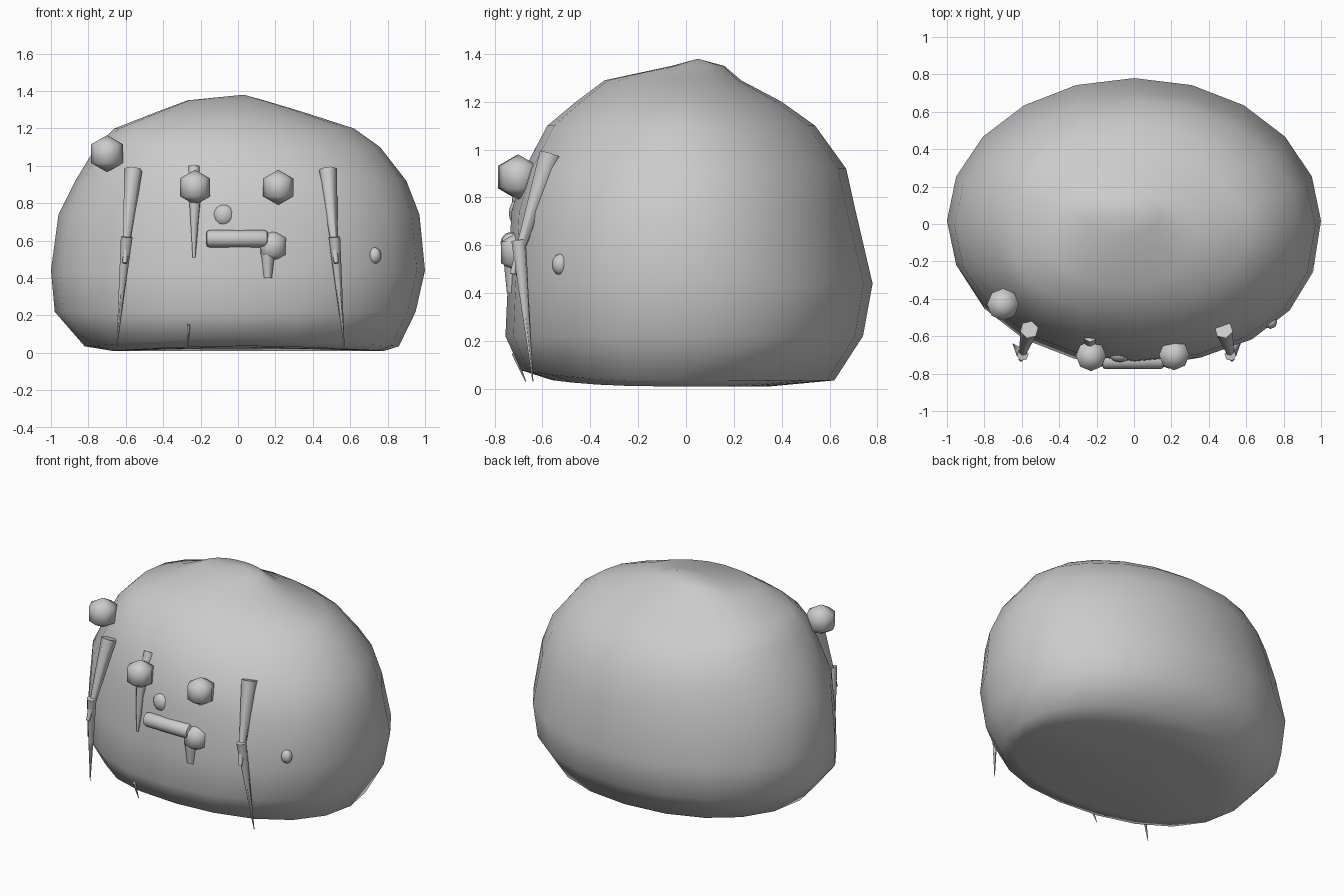
import bpy, bmesh, math
from mathutils import Vector

if "Cube" in bpy.data.objects:
    bpy.data.objects.remove(bpy.data.objects["Cube"], do_unlink=True)

grey = bpy.data.materials.new("stone_grey")
grey.use_nodes = True
GREY = (0.6, 0.6, 0.6, 1)
grey.diffuse_color = GREY
grey.node_tree.nodes["Principled BSDF"].inputs["Base Color"].default_value = GREY


def add(name, bm):
    bmesh.ops.recalc_face_normals(bm, faces=bm.faces)
    for f in bm.faces:
        f.smooth = True
    me = bpy.data.meshes.new(name)
    bm.to_mesh(me)
    bm.free()
    me.materials.append(grey)
    ob = bpy.data.objects.new(name, me)
    bpy.context.collection.objects.link(ob)
    return ob


def signed_pow(v, e):
    return math.copysign(abs(v) ** e, v)


def lump(name, rings, bottom, top, segments=20):
    """Loft of rounded rings: height, min x, max x, min y, max y, then the
    squareness of the right half, back left and front left, and the edge lift."""
    bm = bmesh.new()
    loops = []
    for z, x0, x1, y0, y1, right, back_left, front_left, lift in rings:
        loop = []
        for i in range(segments):
            c = math.cos(math.tau * i / segments)
            s = math.sin(math.tau * i / segments)
            e = 2 / (right if c < 0 else front_left if s < 0 else back_left)
            x = (x0 + x1) / 2 + signed_pow(c, e) * (x1 - x0) / 2
            y = (y0 + y1) / 2 + signed_pow(s, e) * (y1 - y0) / 2
            loop.append(bm.verts.new((x, y, z + lift * max(0, -y) ** 3)))
        loops.append(loop)
    for lo, hi in zip(loops, loops[1:]):
        for i in range(segments):
            j = (i + 1) % segments
            bm.faces.new((lo[i], lo[j], hi[j], hi[i]))
    for loop, tip in ((loops[0], bottom), (loops[-1], top)):
        v = bm.verts.new(tip)
        for i in range(segments):
            bm.faces.new((loop[i], loop[(i + 1) % segments], v))
    return add(name, bm)


def bead(name, loc, r, segments=8, rings=3, squash=(1, 1, 1)):
    bm = bmesh.new()
    bmesh.ops.create_uvsphere(bm, u_segments=segments, v_segments=rings, radius=r)
    bmesh.ops.scale(bm, verts=bm.verts, vec=squash)
    ob = add(name, bm)
    ob.location = loc
    return ob


def spike(name, a, b, r0, r1=0.002, sides=6):
    a, b = Vector(a), Vector(b)
    bm = bmesh.new()
    bmesh.ops.create_cone(bm, cap_ends=True, segments=sides, radius1=r0,
                          radius2=r1, depth=(b - a).length)
    ob = add(name, bm)
    for p in ob.data.polygons:
        p.use_smooth = len(p.vertices) == 4
    ob.location = (a + b) / 2
    ob.rotation_mode = 'QUATERNION'
    ob.rotation_quaternion = (b - a).to_track_quat('Z', 'Y')
    return ob


# Boulder body
lump("body", [
    (0.01, -0.67, 0.78, -0.56, 0.35, 2.1, 2.0, 1.9, 0.15),
    (0.035, -0.82, 0.86, -0.69, 0.62, 2.15, 2.1, 2.0, 0.13),
    (0.22, -0.98, 0.95, -0.755, 0.74, 2.05, 2.2, 2.2, 0),
    (0.44, -1.0, 1.0, -0.745, 0.78, 2.0, 2.0, 2.3, 0),
    (0.74, -0.96, 0.97, -0.73, 0.71, 2.0, 1.95, 2.2, 0),
    (0.92, -0.87, 0.9, -0.675, 0.67, 2.1, 1.9, 2.1, 0),
    (1.1, -0.76, 0.76, -0.58, 0.54, 2.35, 1.85, 1.95, 0),
    (1.2, -0.66, 0.62, -0.46, 0.4, 2.45, 1.85, 1.85, 0),
    (1.29, -0.43, 0.34, -0.34, 0.23, 2.3, 1.9, 1.85, 0),
    (1.35, -0.27, 0.14, -0.06, 0.16, 2.0, 2.0, 2.0, 0),
], bottom=(0, 0, 0.03), top=(0.03, 0.05, 1.38))

# Long arm spikes, each an upper and a lower cone
for side, dx, name in ((1, 0, "left"), (-1, -0.08, "right")):
    def at(x, y, z):
        return (side * x + dx, y, z)
    spike(name + "_upper_arm", at(0.48, -0.565, 0.98), at(0.525, -0.725, 0.48), 0.05, 0.012)
    spike(name + "_lower_arm", at(0.515, -0.7, 0.62), at(0.568, -0.64, 0.03), 0.032)

# Eyes and stray beads
bead("right_eye", (-0.23, -0.705, 0.885), 0.094)
bead("left_eye", (0.215, -0.7, 0.885), 0.094)
bead("shoulder_bead", (-0.7, -0.43, 1.065), 0.099)
bead("cheek_bead", (0.185, -0.695, 0.57), 0.09)
bead("nose", (-0.075, -0.7, 0.735), 0.058, 10, 8, (1, 0.7, 1))
bead("side_bead", (0.73, -0.525, 0.52), 0.045, 8, 6, (0.8, 0.8, 1))

# Mouth bar with rounded ends
mouth = spike("mouth", (-0.17, -0.73, 0.61), (0.16, -0.73, 0.61), 0.046, 0.046, 12)
bevel = mouth.modifiers.new("rounded_ends", 'BEVEL')
bevel.width = 0.018
bevel.segments = 2

# Small half-buried spikes
spike("chin_spike", (0.16, -0.72, 0.56), (0.16, -0.725, 0.4), 0.045, 0.024)
spike("face_spike_top", (-0.235, -0.6, 0.99), (-0.235, -0.7, 0.8), 0.035, 0.015)
spike("face_spike", (-0.23, -0.69, 0.84), (-0.235, -0.73, 0.51), 0.035, 0.008)
spike("foot_spike", (-0.265, -0.72, 0.15), (-0.268, -0.67, 0.03), 0.01)
